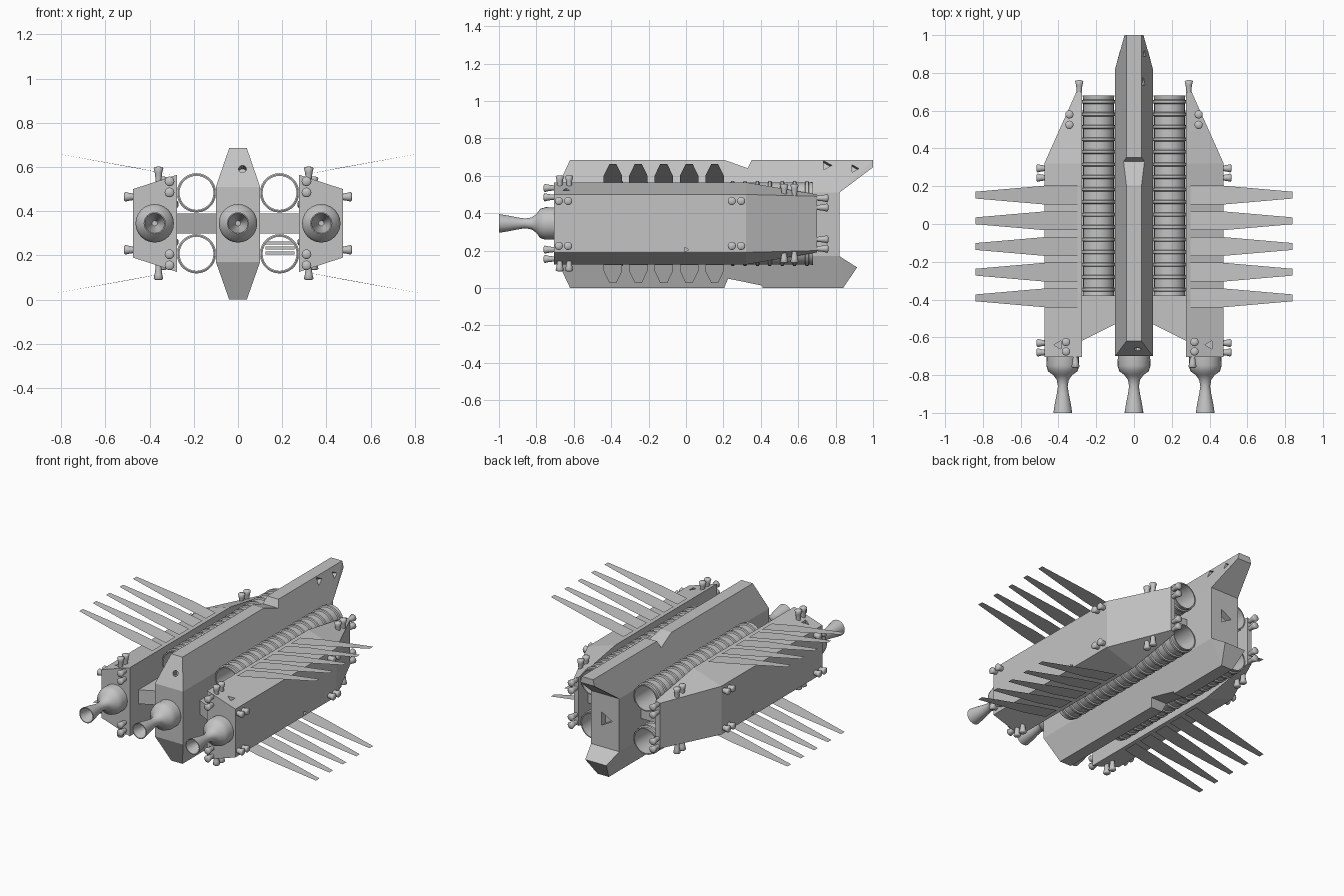
import bpy, bmesh, math
from mathutils import Vector

if "Cube" in bpy.data.objects:
    bpy.data.objects.remove(bpy.data.objects["Cube"], do_unlink=True)

MID = 0.345  # height of the symmetry plane
COLOUR = (0.55, 0.55, 0.55, 1)
grey = bpy.data.materials.new("hull_grey")
grey.use_nodes = True
grey.diffuse_color = COLOUR
bsdf = next(n for n in grey.node_tree.nodes if n.type == 'BSDF_PRINCIPLED')
bsdf.inputs["Base Color"].default_value = COLOUR


def make(name, bm, smooth=0):
    mesh = bpy.data.meshes.new(name)
    bm.to_mesh(mesh)
    bm.free()
    mesh.materials.append(grey)
    ob = bpy.data.objects.new(name, mesh)
    bpy.context.collection.objects.link(ob)
    bpy.ops.object.select_all(action='DESELECT')
    ob.select_set(True)
    bpy.context.view_layer.objects.active = ob
    if smooth:
        bpy.ops.object.shade_smooth_by_angle(angle=math.radians(smooth))
    return ob


def hull(name, points):
    """Convex solid around a few corner points."""
    bm = bmesh.new()
    verts = [bm.verts.new(p) for p in points]
    bmesh.ops.convex_hull(bm, input=verts)
    bmesh.ops.dissolve_limit(bm, angle_limit=0.01, verts=bm.verts[:], edges=bm.edges[:])
    bmesh.ops.recalc_face_normals(bm, faces=bm.faces[:])
    return make(name, bm)


def both(*points):
    """Each point with its mirror image in x."""
    return [(s * x, y, z) for x, y, z in points for s in (-1, 1)]


def box(name, x0, x1, y0, y1, z0, z1):
    return hull(name, [(x, y, z) for x in (x0, x1) for y in (y0, y1) for z in (z0, z1)])


def lathe(name, profile, origin, direction, sides=24, smooth=40, loop=False):
    """Turn (radius, distance) pairs about an axis."""
    bm = bmesh.new()
    turn = Vector(direction).to_track_quat('Z', 'Y')
    rings = []
    for r, d in profile:
        ring = []
        for i in range(sides):
            a = math.tau * i / sides
            p = Vector((r * math.cos(a), r * math.sin(a), d))
            ring.append(bm.verts.new(turn @ p + Vector(origin)))
        rings.append(ring)
    pairs = list(zip(rings, rings[1:]))
    if loop:
        pairs.append((rings[-1], rings[0]))
    for a, b in pairs:
        for i in range(sides):
            j = (i + 1) % sides
            bm.faces.new((a[i], a[j], b[j], b[i]))
    if not loop:
        bm.faces.new(rings[0])
        bm.faces.new(rings[-1])
    bmesh.ops.recalc_face_normals(bm, faces=bm.faces[:])
    return make(name, bm, smooth)


def cut(target, cutter):
    cutter.hide_render = True
    bpy.context.view_layer.objects.active = target
    mod = target.modifiers.new("gouge", 'BOOLEAN')
    mod.operation, mod.solver, mod.object = 'DIFFERENCE', 'EXACT', cutter
    bpy.ops.object.modifier_apply(modifier=mod.name)
    bpy.data.objects.remove(cutter, do_unlink=True)


def pit(target, place, direction, radius, sides=3):
    """Battle damage: a short pointed hole."""
    cut(target, lathe("pit_cutter", [(radius, -0.04), (radius, 0.04)],
                      place, direction, sides, 0))


# Central keel with notches
keel = hull("keel", both(
    (0.1, -0.7, 0.17), (0.1, -0.7, 0.51), (0.04, -0.62, 0), (0.04, -0.62, 0.685),
    (0.1, 0.82, 0.17), (0.1, 0.82, 0.51), (0.04, 0.82, 0), (0.04, 0.82, 0.685)))
cut(keel, hull("top_notch_cutter", both(
    (0.12, 0.19, 0.69), (0.12, 0.33, 0.64), (0.12, 0.355, 0.69))))
cut(keel, hull("bottom_notch_cutter", both(
    (0.12, 0.2, -0.01), (0.12, 0.225, 0.05), (0.12, 0.41, 0.012), (0.12, 0.41, -0.01))))
pit(keel, (0.02, -0.66, 0.59), (0, -1, 0.4), 0.018, 10)
pit(keel, (0, 0.82, 0.35), (0, 1, 0), 0.05)
pit(keel, (0.06, 0.75, 0.66), (1, 0, 0.4), 0.03)

# Long upper prow and broken lower prow
upper_prow = hull("upper_prow", both(
    (0.1, 0.82, 0.51), (0.04, 0.82, 0.685), (0.05, 1, 0.645), (0.04, 1, 0.685)))
lower_prow = hull("lower_prow", both(
    (0.1, 0.82, 0.17), (0.04, 0.82, 0), (0.075, 0.915, 0.11), (0.04, 0.84, 0)))
pit(upper_prow, (0.06, 0.9, 0.64), (1, 0, 0.3), 0.025)

# Engine: rounded housing, narrow throat, hollow bell
ENGINE = [(0.085, -0.02), (0.087, 0.05), (0.078, 0.08), (0.05, 0.1), (0.032, 0.125),
          (0.026, 0.16), (0.032, 0.2), (0.042, 0.25), (0.05, 0.3), (0.045, 0.3),
          (0.028, 0.22), (0.012, 0.16)]

# Small flared thruster with rounded end
THRUSTER = [(0.012, -0.03), (0.014, 0), (0.017, 0.025), (0.022, 0.045),
            (0.017, 0.05), (0.004, 0.052)]


def thruster(name, place, direction):
    lathe(name, THRUSTER, place, direction, 12, 85)


def tube_profile(length=1.06, ribs=16):
    """Thin hollow wall with raised ribs."""
    step = length / ribs
    out = [(0.084, 0)]
    for i in range(ribs):
        d = (i + 0.5) * step
        out += [(0.081, d - 0.011), (0.089, d - 0.007), (0.089, d + 0.007), (0.081, d + 0.011)]
    return out + [(0.084, length), (0.077, length), (0.077, 0)]


def fin(name, s, v, y):
    """Thin tapered blade leaning away from the pod."""
    bm = bmesh.new()
    outline = [(0.3, -0.05, 0.565), (0.47, -0.05, 0.598), (0.84, -0.018, 0.664),
               (0.84, 0.018, 0.664), (0.47, 0.05, 0.598), (0.3, 0.05, 0.565)]
    face = bm.faces.new([bm.verts.new((s * x, y + dy, MID + v * (z - MID)))
                         for x, dy, z in outline])
    if s * v < 0:
        face.normal_flip()
    make(name, bm)


lathe("centre_engine", ENGINE, (0, -0.7, MID), (0, -1, 0))

for s, side in ((1, "left"), (-1, "right")):
    # Side pod with tapered rear
    corners = []
    for v in (1, -1):
        for x, y, h in ((0.275, -0.705, 0.22), (0.475, -0.705, 0.155), (0.275, 0.32, 0.22),
                        (0.475, 0.32, 0.155), (0.275, 0.7, 0.155), (0.305, 0.7, 0.145)):
            corners.append((s * x, y, MID + v * h))
    pod = hull(side + "_pod", corners)
    pit(pod, (s * 0.4, -0.64, 0.53), (0, 0, 1), 0.025)
    pit(pod, (s * 0.475, 0, 0.205), (1, 0, 0), 0.015)
    lathe(side + "_engine", ENGINE, (s * 0.377, -0.7, MID), (0, -1, 0))

    # Bridge plate between keel and pod
    hull(side + "_bridge", [(s * x, y, z) for z in (0.3, 0.39) for x, y in
                            ((0.08, -0.52), (0.28, -0.62), (0.28, 0.6), (0.08, 0.6))])

    for v, level in ((1, "upper"), (-1, "lower")):
        tag = side + "_" + level

        def at(h):
            return MID + v * h

        lathe(tag + "_tube", tube_profile(), (s * 0.188, -0.38, at(0.138)), (0, 1, 0),
              28, 30, loop=True)

        for i in range(5):
            fin(tag + "_fin", s, v, 0.153 - 0.136 * i)

        # Thruster pairs on every side of the pod
        near_x = 0.32 if s > 0 else 0.36
        for y in (-0.675, -0.625):
            thruster(tag + "_vertical_thruster", (s * near_x, y, at(0.205)), (0, 0, v))
        for y in (0.525, 0.58):
            thruster(tag + "_rear_vertical_thruster", (s * 0.342, y, at(0.16)), (0, 0, v))
        for y in (-0.68, -0.63, 0.245, 0.295):
            thruster(tag + "_side_thruster", (s * 0.465, y, at(0.12)), (s, 0, 0))
        for h in (0.14, 0.19):
            thruster(tag + "_front_thruster", (s * 0.31, -0.71, at(h)), (0, -1, 0))
        for h in (0.085, 0.135):
            thruster(tag + "_back_thruster", (s * 0.29, 0.71, at(h)), (0, 1, 0))

# Loose wreckage inside one tube
for i in range(3):
    box("tube_debris", 0.125, 0.255, -0.1 + 0.07 * i, 0.0 + 0.07 * i,
        0.205 + 0.022 * i, 0.218 + 0.022 * i)
